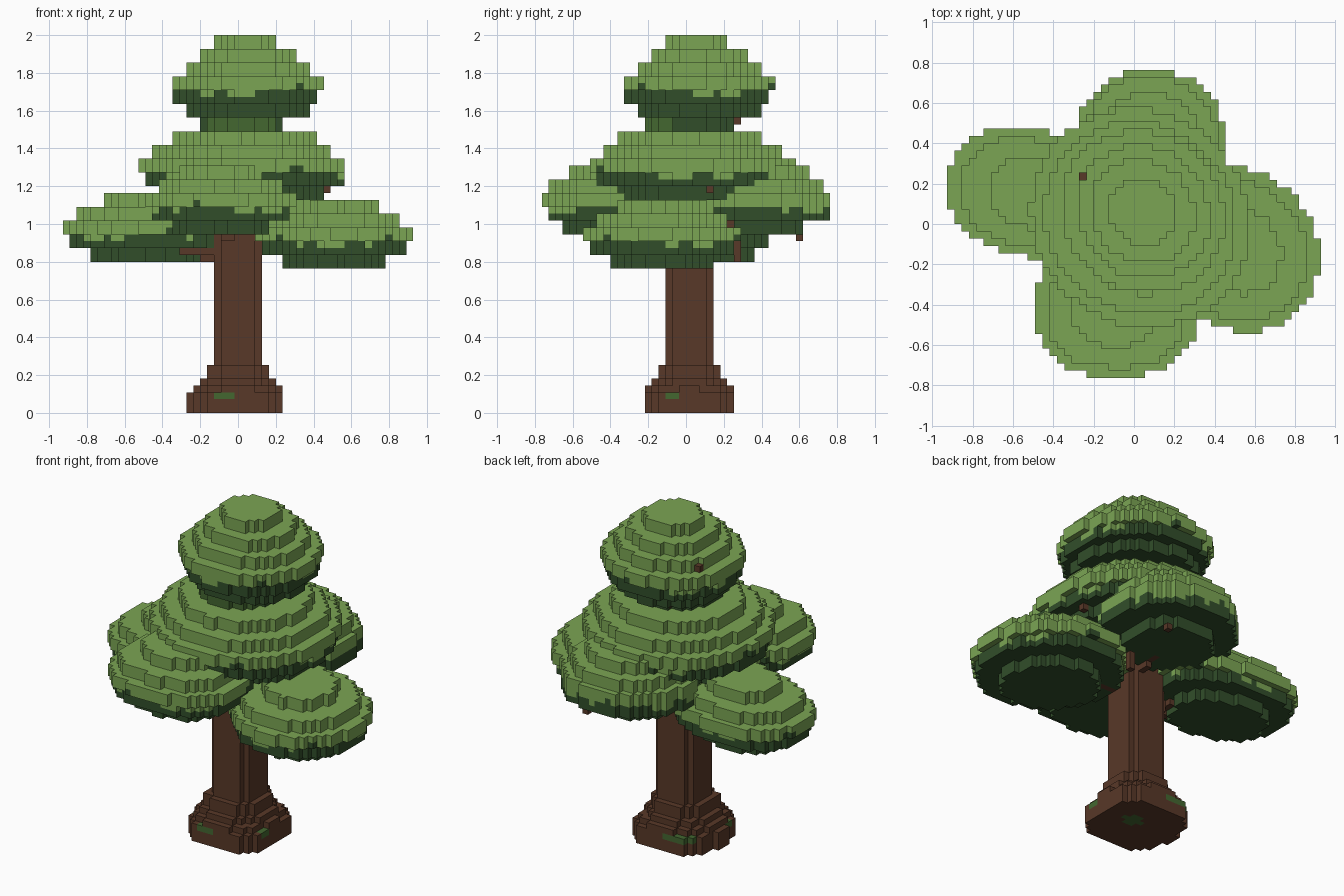
import bpy, bmesh, math

if "Cube" in bpy.data.objects:
    bpy.data.objects.remove(bpy.data.objects["Cube"])

V = 2 / 55                      # edge length of one block
LIGHT, DARK, MOSS, BARK = range(4)
COLOURS = [("leaf_green", (0.198, 0.378, 0.088)), ("shade_green", (0.031, 0.076, 0.023)),
           ("moss_green", (0.056, 0.135, 0.030)), ("bark_brown", (0.099, 0.040, 0.021))]
materials = []
for name, rgb in COLOURS:
    m = bpy.data.materials.new(name)
    m.diffuse_color = (*rgb, 1)
    m.use_nodes = True
    m.node_tree.nodes["Principled BSDF"].inputs["Base Color"].default_value = m.diffuse_color
    materials.append(m)

blocks = {}                     # (i, j, k) -> (part name, material index)


def centre(i, j, k):
    return i * V, (j + 0.5) * V, (k + 0.5) * V


def put(part, cell, mat):
    blocks.setdefault(cell, (part, mat))


def disc(part, cx, cy, rx, ry, k0, k1, rule, power=2.0, turn=0.0):
    """Fill layers k0..k1 with a (super)ellipse of blocks; rule picks the material."""
    c, s = math.cos(turn), math.sin(turn)
    for i in range(-25, 26):
        for j in range(-21, 21):
            x, y, _ = centre(i, j, 0)
            x, y = x - cx, y - cy
            u, v = c * x + s * y, c * y - s * x
            if abs(u / rx) ** power + abs(v / ry) ** power <= 1:
                for k in range(k0, k1):
                    put(part, (i, j, k), rule(x, y, k))


def lobe(part, cx, cy, rx, ry, k0, ratios, dark_layers, phase, power=2.0, turn=0.0):
    """Leaf cushion: discs two blocks high with a ragged shaded underside."""
    edge = k0 + 2 * dark_layers

    def rule(x, y, k):
        a = math.atan2(y, x)
        wave = math.sin(3 * a + phase) + 0.7 * math.sin(11 * a + 2 * phase)
        shift = -1 if wave > 0.45 else (1 if wave < -1.45 else 0)
        return DARK if k < edge + shift else LIGHT

    for n, r in enumerate(ratios):
        disc(part, cx, cy, rx * r, ry * r, k0 + 2 * n, k0 + 2 * n + 2, rule, power, turn)


def limb(part, start, end):
    """Row of bark blocks between two points."""
    steps = 30
    for n in range(steps + 1):
        x, y, z = (a + (b - a) * n / steps for a, b in zip(start, end))
        put(part, (round(x / V), math.floor(y / V), math.floor(z / V)), BARK)


# Trunk with flared, mossy foot
def bark(x, y, k):
    a = math.degrees(math.atan2(y, x))
    mossy = (k == 2 and (-118 < a < -92 or -168 < a < -150 or 95 < a < 135 or -28 < a < -14))
    under = k == 0 and (x - 0.06) ** 2 + (y - 0.04) ** 2 < 0.004
    return MOSS if mossy or under else BARK


for k0, k1, r, p in [(0, 3, 0.25, 2.8), (3, 4, 0.225, 2.5), (4, 5, 0.195, 2.5),
                     (5, 7, 0.165, 2.6), (7, 34, 0.125, 4.0)]:
    disc("trunk", -0.005, 0.018, r, r, k0, k1, bark, p)

# Branches reaching into the leaf cushions
for dz in (0, V):
    limb("branches", (-0.1, 0.0, 0.82 + dz), (-0.45, 0.12, 0.9 + dz))
    limb("branches", (0.1, 0.0, 0.84 + dz), (0.45, -0.1, 0.9 + dz))
    limb("branches", (0.05, 0.1, 0.90 + dz), (0.1, 0.4, 1.05 + dz))
    limb("branches", (-0.05, -0.1, 0.92 + dz), (-0.08, -0.35, 1.05 + dz))
limb("branches", (-0.1, -0.06, 0.86), (-0.29, -0.06, 0.86))
limb("branches", (0.25, 0.27, 0.82), (0.25, 0.27, 0.9))

# Twig tips poking out of the leaves
for x, y, z in [(0.4, -0.04, 1.115), (0.25, 0.6, 0.93), (0.455, 0.12, 1.19),
                (-0.255, 0.24, 1.8), (-0.07, 0.27, 1.55), (0.25, 0.23, 1.0)]:
    limb("twigs", (x, y, z), (x, y, z))

# Crown: top cushion, neck and wide middle cushion
SLANT = -math.pi / 4
lobe("top_leaves", 0.045, 0.06, 0.42, 0.385, 43,
     [0.81, 0.95, 1.0, 0.82, 0.645, 0.41], 2, 0.5, 2.0, SLANT)
disc("neck", 0.018, 0.02, 0.222, 0.23, 41, 43,
     lambda x, y, k: MOSS if y < -0.1 and abs(x) < 0.19 else DARK)
lobe("middle_leaves", 0.03, 0.03, 0.56, 0.52, 31,
     [0.8, 0.96, 1.0, 0.88, 0.70], 2, 1.7, 2.0, SLANT)

# Four side cushions
SIDE = [0.63, 0.93, 1.0, 0.85, 0.54]
lobe("left_leaves", -0.49, 0.148, 0.44, 0.315, 22, SIDE, 2, 2.6, 2.3, -0.2)
lobe("right_leaves", 0.51, -0.125, 0.435, 0.385, 21, SIDE, 2, 0.2, 2.0, SLANT)
lobe("front_leaves", -0.09, -0.43, 0.402, 0.33, 26, SIDE, 2, 4.0, 2.4)
lobe("back_leaves", 0.08, 0.39, 0.375, 0.375, 26, [0.65, 1.0, 1.0, 0.9, 0.7], 2, 5.2, 2.15)

# Outer block faces become one mesh per part
SIDES = [((1, 0, 0), [(1, 0, 0), (1, 1, 0), (1, 1, 1), (1, 0, 1)]),
         ((-1, 0, 0), [(0, 0, 0), (0, 0, 1), (0, 1, 1), (0, 1, 0)]),
         ((0, 1, 0), [(0, 1, 0), (0, 1, 1), (1, 1, 1), (1, 1, 0)]),
         ((0, -1, 0), [(0, 0, 0), (1, 0, 0), (1, 0, 1), (0, 0, 1)]),
         ((0, 0, 1), [(0, 0, 1), (1, 0, 1), (1, 1, 1), (0, 1, 1)]),
         ((0, 0, -1), [(0, 0, 0), (0, 1, 0), (1, 1, 0), (1, 0, 0)])]

for part in sorted({p for p, _ in blocks.values()}):
    bm, corners = bmesh.new(), {}
    for (i, j, k), (owner, mat) in blocks.items():
        if owner != part:
            continue
        for (dx, dy, dz), quad in SIDES:
            if (i + dx, j + dy, k + dz) in blocks:
                continue
            verts = []
            for a, b, c in quad:
                key = (i + a, j + b, k + c)
                if key not in corners:
                    corners[key] = bm.verts.new(((key[0] - 0.5) * V, key[1] * V, key[2] * V))
                verts.append(corners[key])
            bm.faces.new(verts).material_index = mat
    mesh = bpy.data.meshes.new(part)
    bm.to_mesh(mesh)
    bm.free()
    for m in materials:
        mesh.materials.append(m)
    bpy.context.collection.objects.link(bpy.data.objects.new(part, mesh))
